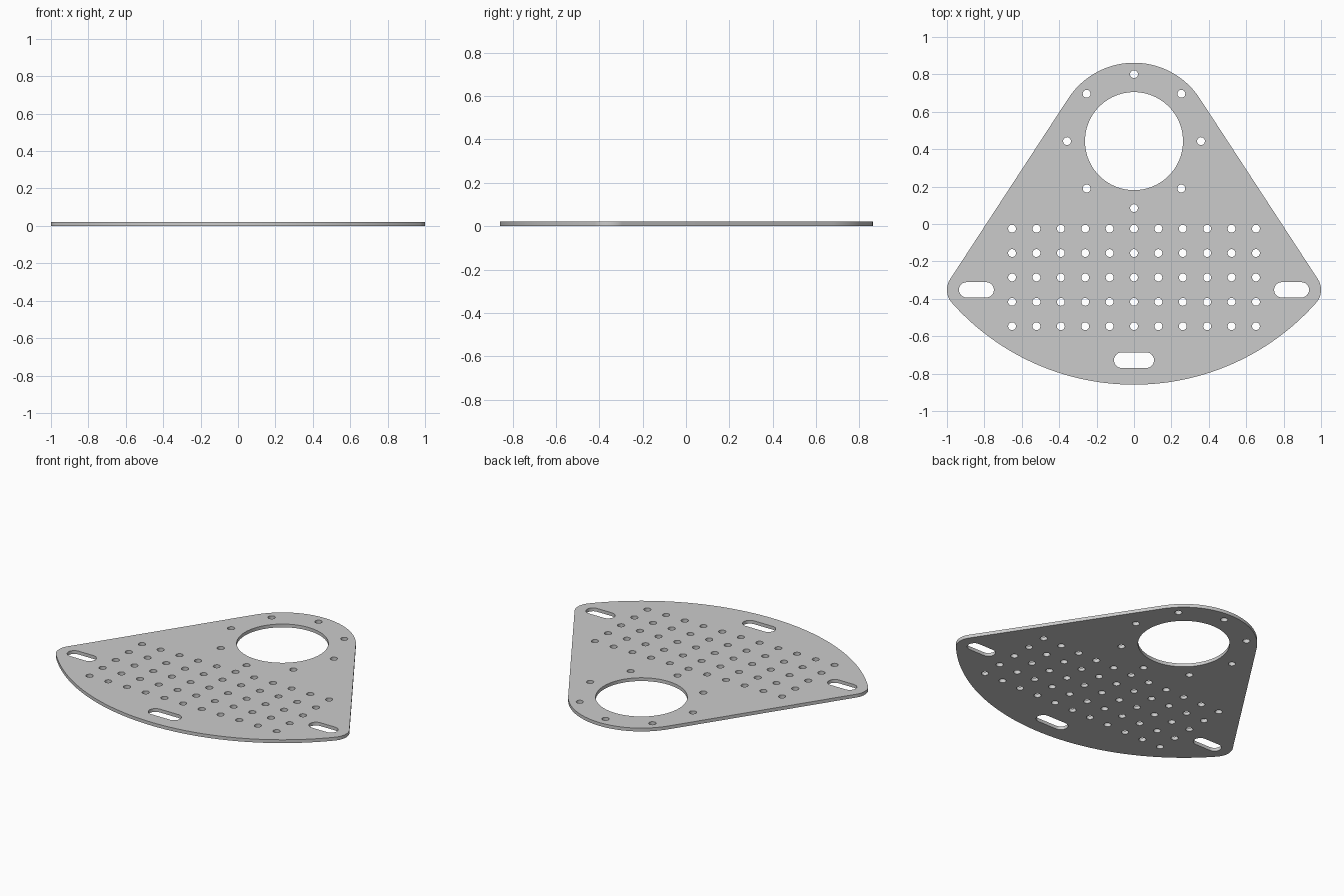
import bpy, bmesh
from math import pi, cos, sin, atan2, acos, hypot

if "Cube" in bpy.data.objects:
    bpy.data.objects.remove(bpy.data.objects["Cube"])

THICK = 0.021
CY = 0.443                      # centre of big hole, bolt circle and both large arcs
TOP_R = 0.419
EAR_X, EAR_Y, EAR_R = 0.895, -0.352, 0.105

curve = bpy.data.curves.new("mounting_plate", 'CURVE')
curve.dimensions = '2D'
curve.fill_mode = 'BOTH'
curve.extrude = THICK / 2


def arc(cx, cy, r, a0, a1, n):
    return [(cx + r * cos(a0 + (a1 - a0) * i / n),
             cy + r * sin(a0 + (a1 - a0) * i / n)) for i in range(n + 1)]


def loop(pts):
    s = curve.splines.new('POLY')
    s.points.add(len(pts) - 1)
    for p, (x, y) in zip(s.points, pts):
        p.co = (x, y, 0, 1)
    s.use_cyclic_u = True


def hole(x, y, r, n=24):
    loop(arc(x, y, r, 0, 2 * pi, n)[:-1])


def slot(x, y, half_length, r):
    d = half_length - r
    loop(arc(x + d, y, r, -pi / 2, pi / 2, 12) + arc(x - d, y, r, pi / 2, 3 * pi / 2, 12))


# Outline: top arc, tangent sides, rounded ears and wide bottom arc
dist = hypot(EAR_X, EAR_Y - CY)
ear_dir = atan2(EAR_Y - CY, EAR_X)
side = ear_dir + acos((TOP_R - EAR_R) / dist)
outline = arc(0, CY, TOP_R, side, pi - side, 48)
outline += arc(-EAR_X, EAR_Y, EAR_R, pi - side, pi - ear_dir, 20)
outline += arc(0, CY, dist + EAR_R, pi - ear_dir, 2 * pi + ear_dir, 72)[1:-1]
outline += arc(EAR_X, EAR_Y, EAR_R, ear_dir, side, 20)
loop(outline)

# Large opening and its bolt circle
hole(0, CY, 0.262, 96)
for i in range(8):
    hole(0.358 * cos(i * pi / 4), CY + 0.358 * sin(i * pi / 4), 0.021)

# Grid of small holes
for row in range(5):
    for col in range(-5, 6):
        hole(col * 0.1304, -0.025 - row * 0.1304, 0.021)

# Three slots
for x in (-0.8425, 0.8425):
    slot(x, EAR_Y, 0.0935, 0.041)
slot(0, -0.728, 0.107, 0.042)

# Turn the filled curve into a clean mesh plate
plate = bpy.data.objects.new("mounting_plate", curve)
plate.location.z = THICK / 2
bpy.context.collection.objects.link(plate)
bpy.context.view_layer.objects.active = plate
plate.select_set(True)
bpy.ops.object.convert(target='MESH')
plate = bpy.context.object
bm = bmesh.new()
bm.from_mesh(plate.data)
bmesh.ops.remove_doubles(bm, verts=bm.verts, dist=1e-5)
bmesh.ops.recalc_face_normals(bm, faces=bm.faces)
bm.to_mesh(plate.data)
bm.free()
bpy.ops.object.shade_smooth_by_angle()
